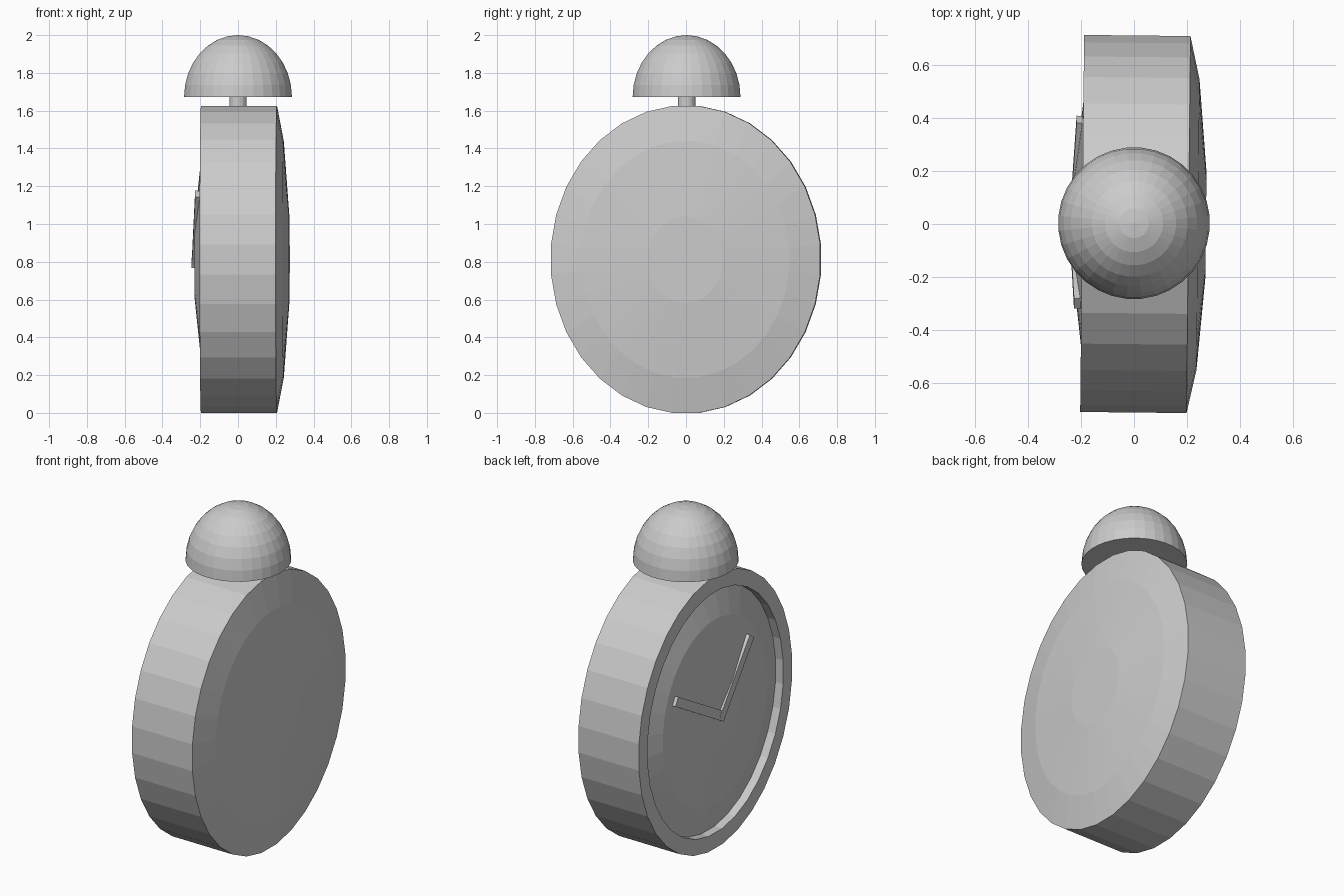
import bpy, bmesh, math
from mathutils import Vector, Matrix

if "Cube" in bpy.data.objects:
    bpy.data.objects.remove(bpy.data.objects["Cube"])

grey = bpy.data.materials.new("plain_grey")
grey.diffuse_color = (0.6, 0.6, 0.6, 1)
grey.use_nodes = True
grey.node_tree.nodes["Principled BSDF"].inputs["Base Color"].default_value = grey.diffuse_color

CENTRE_Z = 0.8125
TURN = Matrix.Rotation(math.radians(-0.6), 4, 'Z')


def finish(name, bm):
    bmesh.ops.recalc_face_normals(bm, faces=bm.faces[:])
    mesh = bpy.data.meshes.new(name)
    bm.to_mesh(mesh)
    bm.free()
    mesh.materials.append(grey)
    obj = bpy.data.objects.new(name, mesh)
    bpy.context.collection.objects.link(obj)
    return obj


def loft(name, profile, place, sides=32, cap_first=True, cap_last=True):
    """Join rings of (axis position, radius); place() maps a ring point to space."""
    bm = bmesh.new()
    rings = []
    for a, r in profile:
        angles = [(i + 0.5) * math.tau / sides for i in range(sides)]
        rings.append([bm.verts.new(place(a, r * math.cos(t), r * math.sin(t)))
                      for t in angles])
    for lower, upper in zip(rings, rings[1:]):
        for i in range(sides):
            j = (i + 1) % sides
            bm.faces.new((lower[i], lower[j], upper[j], upper[i]))
    if cap_first:
        bm.faces.new(rings[0])
    if cap_last:
        bm.faces.new(rings[-1])
    return finish(name, bm)


def case_point(a, u, v):
    return TURN @ Vector((a + 0.005, 0.716 * u, CENTRE_Z + 0.8165 * v))


def upright_point(a, u, v):
    return Vector((u, v + 0.003, a))


# Oval case: bulged back, straight wall, flat rim and recess wall
loft("clock_case",
     [(0.267, 0.28), (0.237, 0.77), (0.201, 1.0), (-0.201, 1.0),
      (-0.201, 0.885), (-0.15, 0.885)],
     case_point, cap_last=False)

# Bulged dial set in the recess
loft("clock_dial",
     [(-0.15, 0.885), (-0.198, 0.68), (-0.234, 0.26)],
     case_point, cap_first=False)

# Stem under the bell
loft("bell_stem", [(1.58, 0.047), (1.69, 0.047)], upright_point, sides=16)

# Half-round bell with a flat underside
steps = 8
bell = [(1.672 + 0.328 * math.sin(k / steps * math.pi / 2),
         0.287 * math.cos(k / steps * math.pi / 2)) for k in range(steps)]
bell.append((2.0, 0.0005))
loft("bell", bell, upright_point)


def hand(name, start, end, width, depth):
    """Flat bar lying along the dial from start to end."""
    start, end = Vector(start), Vector(end)
    along = (end - start).normalized()
    side = along.cross(Vector((-1, 0, 0))).normalized()
    out = side.cross(along)
    basis = Matrix((along, side, out)).transposed().to_4x4()
    basis.translation = (start + end) / 2
    bm = bmesh.new()
    size = Matrix.Diagonal(((end - start).length, width, depth, 1))
    bmesh.ops.create_cube(bm, size=1, matrix=basis @ size)
    finish(name, bm)


# Clock hands, leaning back along the curve of the dial
hand("long_hand", (-0.233, 0.01, 0.79), (-0.215, -0.30, 1.16), 0.05, 0.024)
hand("short_hand", (-0.235, -0.02, 0.79), (-0.206, 0.395, 1.03), 0.055, 0.022)
